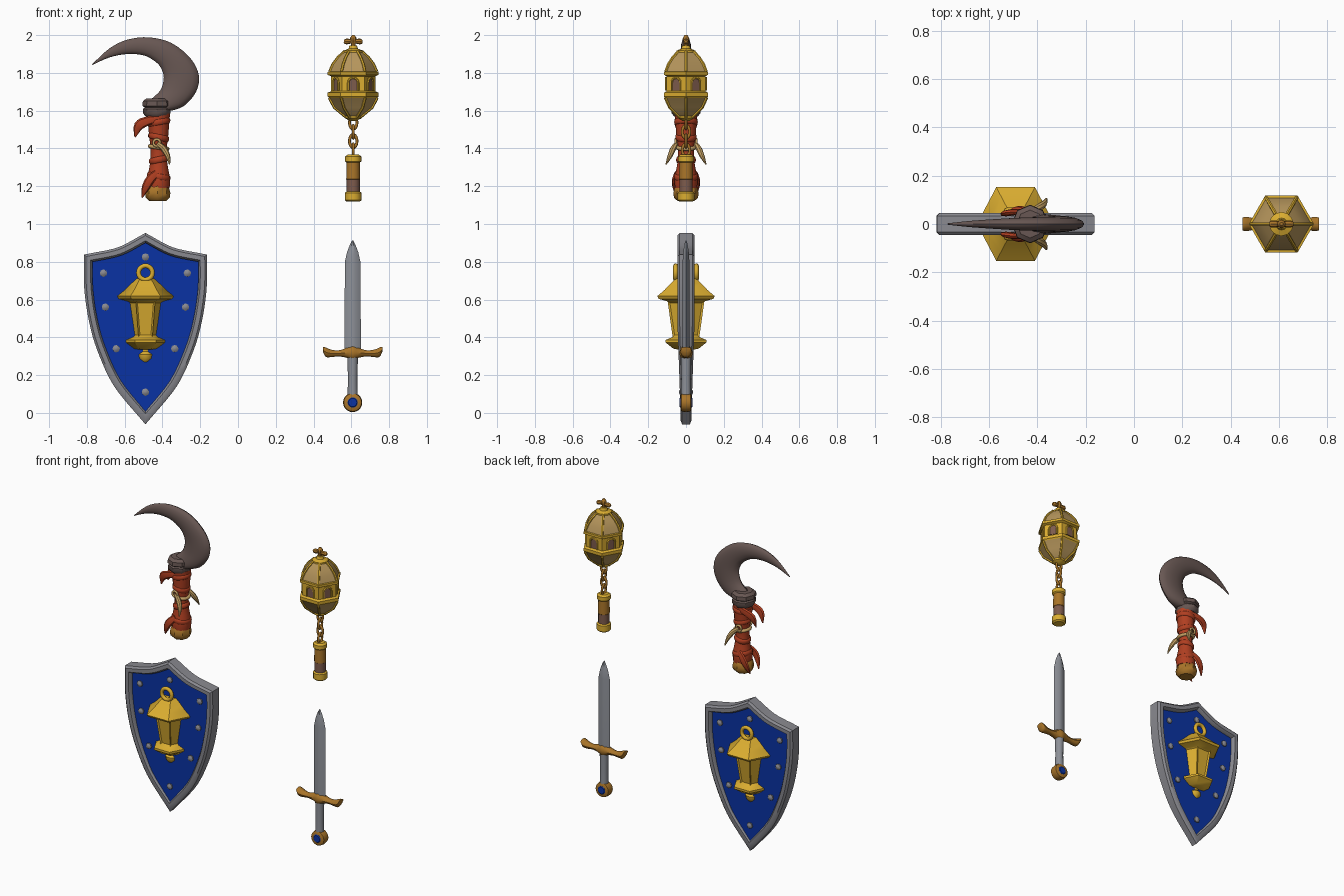
import bpy, bmesh, math
from math import cos, sin, pi
from mathutils import Vector

if "Cube" in bpy.data.objects:
    bpy.data.objects.remove(bpy.data.objects["Cube"], do_unlink=True)


def material(name, *rgb):
    m = bpy.data.materials.new(name)
    m.use_nodes = True
    col = [(c / 255) ** 2.2 for c in rgb] + [1]
    m.diffuse_color = col
    m.node_tree.nodes["Principled BSDF"].inputs["Base Color"].default_value = col
    return m


GOLD = material("gold", 218, 172, 52)
BRONZE = material("bronze", 168, 116, 45)
TAN = material("tan", 180, 148, 92)
BROWN = material("brown", 125, 92, 78)
RED = material("red cloth", 175, 65, 38)
IRON = material("dark iron", 104, 88, 84)
STEEL = material("steel", 140, 143, 150)
GREY = material("rim grey", 136, 136, 142)
BLUE = material("blue", 18, 54, 162)
BONE = material("bone", 196, 160, 100)


def finish(name, bm, mats):
    bmesh.ops.recalc_face_normals(bm, faces=bm.faces)
    me = bpy.data.meshes.new(name)
    bm.to_mesh(me)
    bm.free()
    for m in mats:
        me.materials.append(m)
    ob = bpy.data.objects.new(name, me)
    bpy.context.collection.objects.link(ob)
    bpy.ops.object.select_all(action='DESELECT')
    ob.select_set(True)
    bpy.context.view_layer.objects.active = ob
    bpy.ops.object.shade_smooth_by_angle(angle=math.radians(38))
    return ob


def loft(name, rings, mat, loop=False, inset_row=None):
    """Skin a list of rings; mat is one material or one per row."""
    rows = mat if isinstance(mat, list) else [mat]
    mats = list(dict.fromkeys(rows))
    bm = bmesh.new()
    vs = [[bm.verts.new(p) for p in r] for r in rings]
    n, inset = len(vs[0]), []
    for i in range(len(vs) if loop else len(vs) - 1):
        a, b = vs[i], vs[(i + 1) % len(vs)]
        for j in range(n):
            k = (j + 1) % n
            f = bm.faces.new((a[j], a[k], b[k], b[j]))
            f.material_index = mats.index(rows[min(i, len(rows) - 1)])
            if i == inset_row:
                inset.append(f)
    if not loop:
        bm.faces.new(vs[0]).material_index = mats.index(rows[0])
        bm.faces.new(vs[-1]).material_index = mats.index(rows[-1])
    bmesh.ops.recalc_face_normals(bm, faces=bm.faces)
    if inset:
        bmesh.ops.inset_individual(bm, faces=inset, thickness=0.012, depth=-0.008)
    return finish(name, bm, mats)


def lathe(name, prof, c, mat, n=12, sy=1, axis='Z', **kw):
    rings = []
    for r, h in prof:
        ring = []
        for j in range(n):
            u, v = r * cos(2 * pi * j / n), r * sin(2 * pi * j / n)
            ring.append(Vector(c) + Vector((u, v * sy, h) if axis == 'Z' else (u, h, v)))
        rings.append(ring)
    return loft(name, rings, mat, **kw)


def smooth(keys, k):
    """Spline through tuples of any length."""
    out = []
    for i in range(len(keys) - 1):
        q = [keys[max(0, min(len(keys) - 1, i + d))] for d in (-1, 0, 1, 2)]
        for s in range(k):
            t = s / k
            out.append(tuple(0.5 * (2 * b + (c - a) * t + (2 * a - 5 * b + 4 * c - d) * t * t
                                    + (3 * b - a - 3 * c + d) * t ** 3) for a, b, c, d in zip(*q)))
    return out + [keys[-1]]


def tube(name, keys, mat, k=4, flat=1, n=8):
    """Tapered tube through (x, y, z, radius) keys."""
    pts = smooth(keys, k)
    rings = []
    for i, p in enumerate(pts):
        d = Vector(pts[min(i + 1, len(pts) - 1)][:3]) - Vector(pts[max(i - 1, 0)][:3])
        d.normalize()
        u = d.cross(Vector((0, 1, 0) if abs(d.y) < 0.9 else (1, 0, 0))).normalized()
        v = d.cross(u) * flat
        rings.append([Vector(p[:3]) + p[3] * (u * cos(2 * pi * j / n) + v * sin(2 * pi * j / n))
                      for j in range(n)])
    return loft(name, rings, mat)


def ring(name, c, R, r, mat, rot=(0, 0, 0), scale=(1, 1, 1)):
    bpy.ops.mesh.primitive_torus_add(major_radius=R, minor_radius=r, major_segments=20,
                                     minor_segments=8, location=c, rotation=rot)
    ob = bpy.context.object
    ob.name, ob.scale = name, scale
    ob.data.materials.append(mat)
    bpy.ops.object.shade_smooth_by_angle(angle=math.radians(60))
    return ob


# Sickle blade: keys are outer x, z, inner x, z, half thickness
keys = [(-.35, 1.60, -.485, 1.635, .045), (-.283, 1.627, -.455, 1.665, .04),
        (-.222, 1.70, -.41, 1.71, .034), (-.207, 1.785, -.393, 1.775, .032),
        (-.25, 1.875, -.41, 1.83, .031), (-.35, 1.957, -.445, 1.865, .029),
        (-.47, 1.988, -.50, 1.893, .026), (-.585, 1.976, -.585, 1.90, .02),
        (-.68, 1.93, -.68, 1.882, .013), (-.772, 1.846, -.77, 1.842, .003)]
rings = []
for ox, oz, ix, iz, t in smooth(keys, 4):
    o, i = Vector((ox, 0, oz)), Vector((ix, 0, iz))
    rings.append([(o + i) / 2 + (o - i) / 2 * cos(pi * j / 7) + Vector((0, t * sin(pi * j / 7), 0))
                  for j in range(14)])
loft("sickle_blade", rings, IRON)

# Sickle handle
hc = (-.42, 0, 0)
lathe("sickle_collar", [(.06, 1.57), (.072, 1.585), (.072, 1.61), (.064, 1.617), (.076, 1.625),
                        (.074, 1.65), (.055, 1.665)], (-.43, 0, 0), IRON, n=8, sy=1.05)
lathe("sickle_grip", smooth([(.058, 1.19), (.06, 1.24), (.046, 1.32), (.042, 1.39), (.05, 1.46),
                             (.055, 1.52), (.06, 1.585)], 3), hc, RED)
lathe("sickle_pommel", [(.045, 1.122), (.064, 1.14), (.067, 1.165), (.058, 1.2), (.045, 1.21)],
      (-.425, 0, 0), BRONZE, n=8)
for z, r, tilt in ((1.25, .053, .2), (1.34, .042, -.25), (1.46, .046, .25), (1.54, .052, -.2)):
    ring("grip_wrap", (-.42, 0, z), r, .011, RED, (0, tilt, 0), (1, 1, 1.6))
ring("grip_cord", (-.42, 0, 1.405), .047, .011, BONE, (0, .15, 0))
for s in (-1, 1):
    tube("upper_cloth_flap", [(-.43, s * .045, 1.555, .02), (-.48, s * .05, 1.545, .024),
                              (-.525, s * .045, 1.52, .026), (-.545, s * .035, 1.46, .004)], RED, flat=.5)
    tube("lower_cloth_flap", [(-.43, s * .05, 1.27, .018), (-.465, s * .062, 1.235, .024),
                              (-.49, s * .06, 1.19, .02), (-.508, s * .045, 1.14, .004)], RED, flat=.5)
    tube("tusk", [(-.425, s * .05, 1.425, .012), (-.395, s * .067, 1.40, .016),
                  (-.372, s * .085, 1.36, .013), (-.362, s * .106, 1.315, .003)], BONE)
    ring("cord_knot", (-.43, s * .055, 1.43), .018, .007, BONE, (pi / 2, 0, 0))

# Flail head: six-sided lantern with ribs and arched windows
fx = .61
lower = [(.035, 1.563), (.10, 1.617), (.127, 1.668)]
upper = [(.124, 1.808), (.108, 1.845), (.082, 1.88), (.045, 1.915)]
wall = [(.135, 1.675), (.135, 1.695), (.118, 1.703), (.118, 1.782), (.135, 1.79), (.135, 1.806)]
lathe("flail_head", lower + wall + upper, (fx, 0, 0), [TAN] * 2 + [GOLD] * 7 + [TAN] * 3, n=6)
for i in range(6):
    a = pi / 3 * i
    for part in (lower, upper):
        tube("head_rib", [(fx + r * cos(a), r * sin(a), z, .008) for r, z in part], GOLD, k=1, n=6)
    a += pi / 6
    out, side = Vector((cos(a), sin(a), 0)), Vector((-sin(a), cos(a), 0))
    arch = [(-.026, 1.706)] + [(-.026 * cos(pi * j / 8), 1.748 + .026 * sin(pi * j / 8))
                               for j in range(9)] + [(.026, 1.706)]
    flat = [Vector((fx, 0, z)) + side * u + out * .1 for u, z in arch]
    loft("window", [flat, [p + out * .006 for p in flat]], BROWN)
    tube("window_frame", [(*(p + out * .006), .006) for p in flat], GOLD, k=1, n=6)
lathe("head_cap", [(.05, 1.908), (.05, 1.918), (.025, 1.928), (.02, 1.945)], (fx, 0, 0), GOLD)
lathe("head_foot", [(.018, 1.545), (.042, 1.56), (.042, 1.572)], (fx, 0, 0), GOLD)
tube("cross_upright", [(fx, 0, 1.925, .014), (fx, 0, 1.955, .012), (fx, 0, 1.98, .018),
                       (fx, 0, 2.0, .007)], BRONZE)
tube("cross_arm", [(fx - .05, 0, 1.966, .008), (fx - .036, 0, 1.966, .015), (fx, 0, 1.968, .011),
                   (fx + .036, 0, 1.966, .015), (fx + .05, 0, 1.966, .008)], BRONZE)

# Flail chain and handle
for i in range(4):
    ring("chain_link", (fx, 0, 1.39 + .049 * i), .02, .0075, BRONZE,
         (pi / 2, 0, pi / 2 * ((i + 1) % 2)), (1, 1.55, 1))
lathe("flail_handle", [(.034, 1.118), (.044, 1.126), (.044, 1.165), (.035, 1.172), (.035, 1.235),
                       (.037, 1.237), (.035, 1.325), (.043, 1.332), (.043, 1.357), (.03, 1.367)],
      (fx, 0, 0), [GOLD] * 3 + [BROWN] + [BRONZE] * 2 + [GOLD] * 3)

# Shield outline, mirrored, with an even inset
sx = -.49
half = smooth([(0, .90), (.13, .833), (.28, .80)], 5)[:-1] + smooth(
    [(.28, .80), (.278, .66), (.255, .50), (.213, .35), (.13, .17), (0, .01)], 5)
outline = [Vector(p) for p in half] + [Vector((-x, z)) for x, z in half[-2:0:-1]]


def inset_outline(d, y, taper=True):
    pts = []
    for i, p in enumerate(outline):
        e = (p - outline[i - 1]).normalized()
        f = (outline[(i + 1) % len(outline)] - p).normalized()
        m = Vector((e.y + f.y, -e.x - f.x)).normalized()
        q = p - m * d / max(.4, m.dot(Vector((e.y, -e.x))))
        thin = .6 + .4 * min(1, p.y / .5) if taper else 1
        pts.append(Vector((sx + q.x, y * thin, q.y)))
    return pts


section = [(0, -.03), (0, .03), (.01, .046), (.034, .046), (.046, .034), (.046, -.034),
           (.034, -.046), (.01, -.046)]
loft("shield_rim", [inset_outline(d, y) for d, y in section], GREY, loop=True)
loft("shield_panel", [inset_outline(.035, y, False) for y in (-.02, .02)], BLUE)
for x, z in ((0, .825), (.222, .74), (.212, .56), (.155, .34), (0, .11)):
    for s in ((-1, 1) if x else (1,)):
        lathe("rivet", [(.008, -.036), (.02, -.028), (.02, .028), (.008, .036)],
              (sx + s * x, 0, z), GREY, n=8, axis='Y')

# Shield lantern emblem, full six-sided so it stands out on both faces
lathe("lantern", [(.04, .335), (.07, .34), (.113, .372), (.113, .386), (.074, .402), (.102, .59),
                  (.152, .604), (.16, .618), (.12, .65), (.085, .685), (.055, .712)],
      (sx, 0, 0), GOLD, n=6, sy=1.1, inset_row=4)
lathe("lantern_finial", [(.025, .34), (.024, .325), (.04, .31), (.038, .29), (.02, .268),
                         (.008, .258)], (sx, 0, 0), GOLD)
for s in (-1, 1):
    ring("lantern_ring", (sx, s * .055, .742), .037, .0125, GOLD, (pi / 2, 0, 0))

# Sword blade, grip and pommel
wx = .607
loft("sword_blade", [[Vector((wx + w * u, t * v, z)) for u, v in
                      ((1, 0), (.35, 1), (-.35, 1), (-1, 0), (-.35, -1), (.35, -1))]
                     for z, w, t in ((.31, .044, .02), (.80, .041, .018), (.85, .03, .015),
                                     (.89, .015, .009), (.912, .003, .003))], STEEL)
lathe("sword_grip", [(.027, .09), (.025, .18), (.028, .30)], (wx, 0, 0), STEEL)
lathe("sword_pommel", [(.036, -.029), (.047, -.024), (.051, 0), (.047, .024), (.036, .029)],
      (wx, 0, .055), BRONZE, n=20, axis='Y')
lathe("pommel_gem", [(.022, -.034), (.027, -.03), (.027, .03), (.022, .034)], (wx, 0, .055),
      BLUE, n=16, axis='Y')

# Sword guard: keys are offset, centre height, half height, half depth
arm = [(.158, .338, .012, .026), (.143, .322, .026, .03), (.115, .315, .021, .025),
       (.075, .315, .017, .022), (.03, .318, .028, .03), (0, .318, .043, .036)]
guard = smooth(arm + [(-x, *rest) for x, *rest in arm[-2::-1]], 3)
loft("sword_guard", [[Vector((wx + x, d * cos(pi * j / 5), z + h * sin(pi * j / 5)))
                      for j in range(10)] for x, z, h, d in guard], BRONZE)
